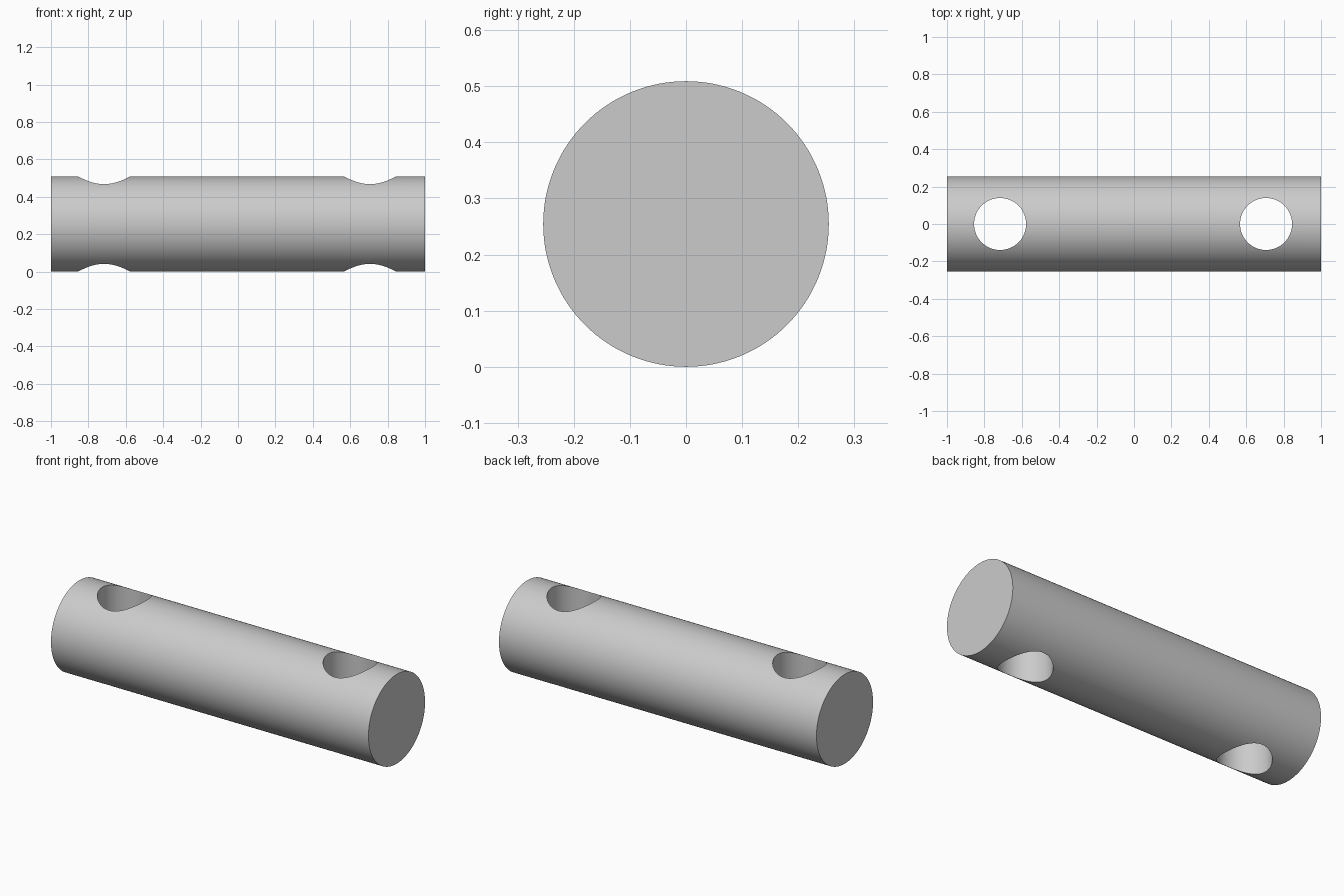
import bpy
from math import radians

cube = bpy.data.objects.get("Cube")
if cube:
    bpy.data.objects.remove(cube, do_unlink=True)

RADIUS = 0.2545
HOLE_RADIUS = 0.139

# Plain grey material
grey = bpy.data.materials.new("light_grey")
grey.use_nodes = True
colour = (0.6, 0.6, 0.6, 1)
grey.diffuse_color = colour
grey.node_tree.nodes["Principled BSDF"].inputs["Base Color"].default_value = colour


def cylinder(name, radius, depth, location, rotation=(0, 0, 0), sides=96):
    bpy.ops.mesh.primitive_cylinder_add(vertices=sides, radius=radius, depth=depth,
                                        location=location, rotation=rotation)
    obj = bpy.context.object
    obj.name = name
    obj.data.materials.append(grey)
    return obj


# Solid round bar lying along x
pin = cylinder("pin_body", RADIUS, 2, (0, 0, RADIUS), (0, radians(90), 0), 128)

# Two vertical through holes near the ends
for side, x in (("right", -0.716), ("left", 0.706)):
    cutter = cylinder(f"{side}_hole_cutter", HOLE_RADIUS, 1, (x, 0, RADIUS))
    cutter.hide_render = True
    bpy.context.view_layer.objects.active = pin
    cut = pin.modifiers.new(f"{side}_hole", 'BOOLEAN')
    cut.operation = 'DIFFERENCE'
    cut.solver = 'EXACT'
    cut.object = cutter
    bpy.ops.object.modifier_apply(modifier=cut.name)
    bpy.data.objects.remove(cutter, do_unlink=True)

# Smooth round walls with crisp rims
bpy.ops.object.select_all(action='DESELECT')
pin.select_set(True)
bpy.context.view_layer.objects.active = pin
bpy.ops.object.shade_smooth_by_angle(angle=radians(30))
